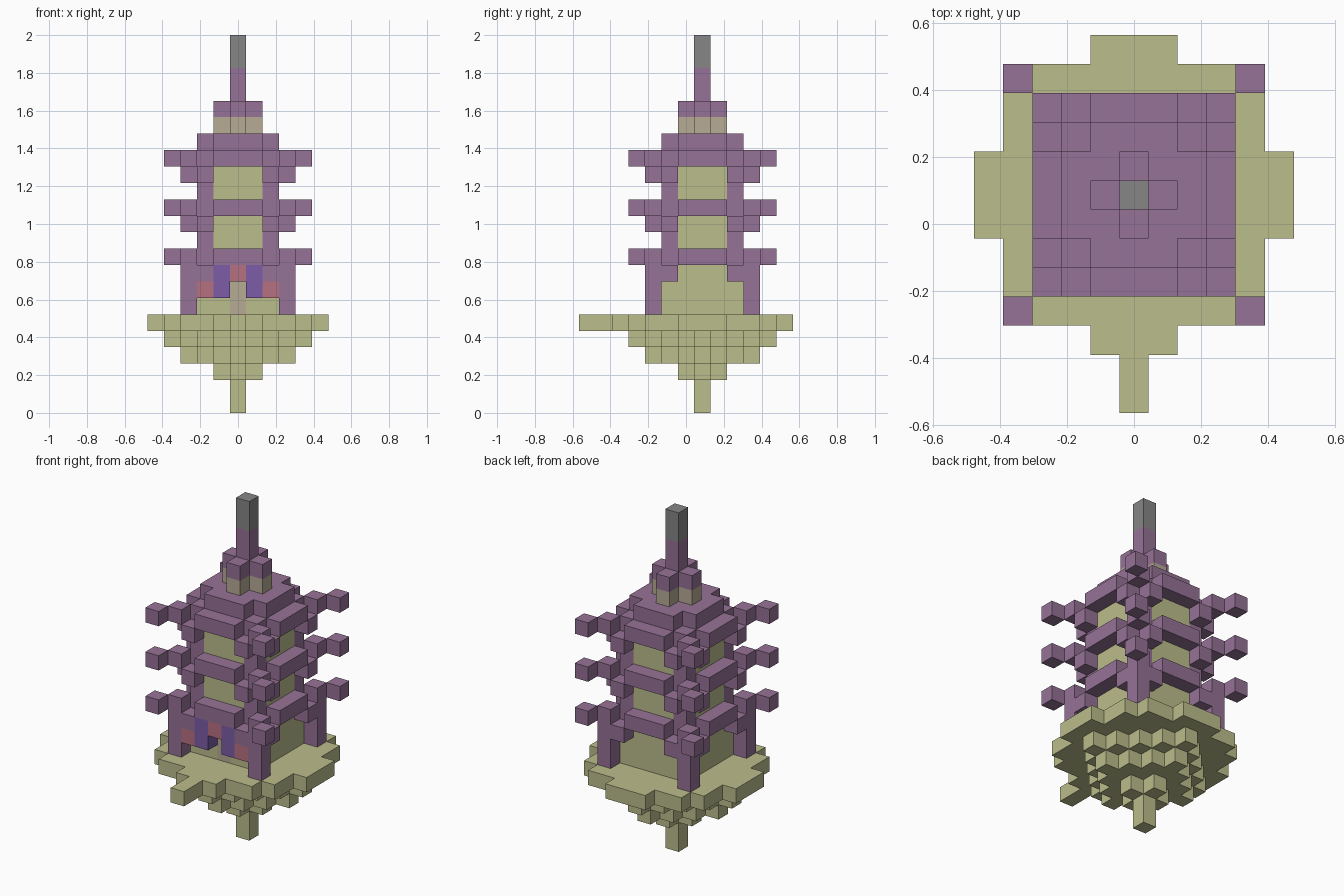
import bpy, bmesh
from mathutils import Vector

if "Cube" in bpy.data.objects:
    bpy.data.objects.remove(bpy.data.objects["Cube"])

UNIT = 2 / 23                      # edge of one block
AXIS = Vector((0, 1, 0))           # the tower stands one block behind the centre

COLOURS = {
    "pale_olive": (0.50, 0.51, 0.26),
    "plum": (0.305, 0.168, 0.305),
    "finial_grey": (0.24, 0.24, 0.24),
    "beige": (0.47, 0.41, 0.30),
    "banner_red": (0.47, 0.16, 0.22),
    "banner_violet": (0.20, 0.107, 0.39),
}
materials = {}
for name, rgb in COLOURS.items():
    mat = bpy.data.materials.new(name)
    mat.use_nodes = True
    mat.diffuse_color = (*rgb, 1)
    bsdf = mat.node_tree.nodes["Principled BSDF"]
    bsdf.inputs["Base Color"].default_value = (*rgb, 1)
    bsdf.inputs["Roughness"].default_value = 0.9
    materials[name] = mat

blocks = {}                        # cell -> (part, colour)


def box(part, colour, xs, ys, zs):
    """Fill inclusive ranges of cells."""
    for x in range(xs[0], xs[1] + 1):
        for y in range(ys[0], ys[1] + 1):
            for z in range(zs[0], zs[1] + 1):
                blocks[x, y, z] = (part, colour)


def layer(part, colour, z, radius, inside):
    """Fill one level wherever the rule holds for |x|, |y|."""
    for x in range(-radius, radius + 1):
        for y in range(-radius, radius + 1):
            if inside(abs(x), abs(y)):
                blocks[x, y, z] = (part, colour)


def corners(part, colour, a, b, z0, z1):
    """Repeat a post at all four corners, and across the diagonal."""
    for sx in (-1, 1):
        for sy in (-1, 1):
            for p, q in {(a, b), (b, a)}:
                box(part, colour, (sx * p, sx * p), (sy * q, sy * q), (z0, z1))


# Floating base: stem, stepped diamonds, round platform with a jetty
box("base_stem", "pale_olive", (0, 0), (0, 0), (0, 1))
for z, r in ((2, 1), (3, 3), (4, 4)):
    layer("stepped_base", "pale_olive", z, r, lambda x, y, r=r: x + y <= r)
layer("platform", "pale_olive", 5, 5,
      lambda x, y: max(x, y) <= 4 and x + y < 8 or min(x, y) <= 1)
box("jetty", "pale_olive", (0, 0), (-7, -6), (5, 5))

# Ground storey with door, corner legs and brackets
box("ground_walls", "pale_olive", (-2, 2), (-2, 2), (6, 8))
box("door", "beige", (0, 0), (-2, -2), (6, 7))
corners("corner_legs", "plum", 3, 3, 6, 8)
corners("leg_brackets", "plum", 2, 3, 8, 8)

# Hanging banners over the entrance
for s in (-1, 1):
    box("red_banners", "banner_red", (2 * s, 2 * s), (-3, -3), (7, 7))
    box("violet_banners", "banner_violet", (s, s), (-3, -3), (7, 8))
box("red_banners", "banner_red", (0, 0), (-3, -3), (8, 8))

# Upper storeys with corner posts and brackets
for z in (10, 13):
    box("upper_walls", "pale_olive", (-2, 2), (-2, 2), (z, z + 1))
    corners("corner_posts", "plum", 2, 2, z, z + 1)
    corners("post_brackets", "plum", 2, 3, z + 1, z + 1)

# Three eaves: slab, side beams, corner blocks and outflung tips
for z in (9, 12, 15):
    layer("eaves", "plum", z, 3, lambda x, y: max(x, y) <= 2 or min(x, y) <= 1)
    corners("eave_corners", "plum", 3, 3, z, z)
    corners("eave_tips", "plum", 4, 4, z, z)

# Roof, lantern and spire
layer("roof", "plum", 16, 2, lambda x, y: x + y < 4)
layer("lantern", "beige", 17, 1, lambda x, y: x + y <= 1)
layer("lantern_cap", "plum", 18, 1, lambda x, y: x + y <= 1)
box("spire", "plum", (0, 0), (0, 0), (19, 20))
box("spire_tip", "finial_grey", (0, 0), (0, 0), (21, 22))


def build(part):
    """Make one object from the exposed sides of the part's blocks."""
    cells = [c for c, v in blocks.items() if v[0] == part]
    bm = bmesh.new()
    for cell in cells:
        for axis in range(3):
            for sign in (-1, 1):
                n = Vector((0, 0, 0))
                n[axis] = sign
                if tuple(int(c + d) for c, d in zip(cell, n)) in blocks:
                    continue
                u = Vector((0, 0, 0))
                u[(axis + 1) % 3] = 1
                v = n.cross(u)
                mid = Vector(cell) + AXIS + Vector((0, 0, 0.5)) + n / 2
                ring = [mid + (a * u + b * v) / 2
                        for a, b in ((-1, -1), (1, -1), (1, 1), (-1, 1))]
                bm.faces.new([bm.verts.new(p * UNIT) for p in ring])
    bmesh.ops.remove_doubles(bm, verts=bm.verts, dist=0.001)
    bmesh.ops.dissolve_limit(bm, angle_limit=0.01, verts=bm.verts, edges=bm.edges)
    mesh = bpy.data.meshes.new(part)
    bm.to_mesh(mesh)
    bm.free()
    mesh.materials.append(materials[blocks[cells[0]][1]])
    bpy.context.collection.objects.link(bpy.data.objects.new(part, mesh))


for part in dict.fromkeys(v[0] for v in blocks.values()):
    build(part)
